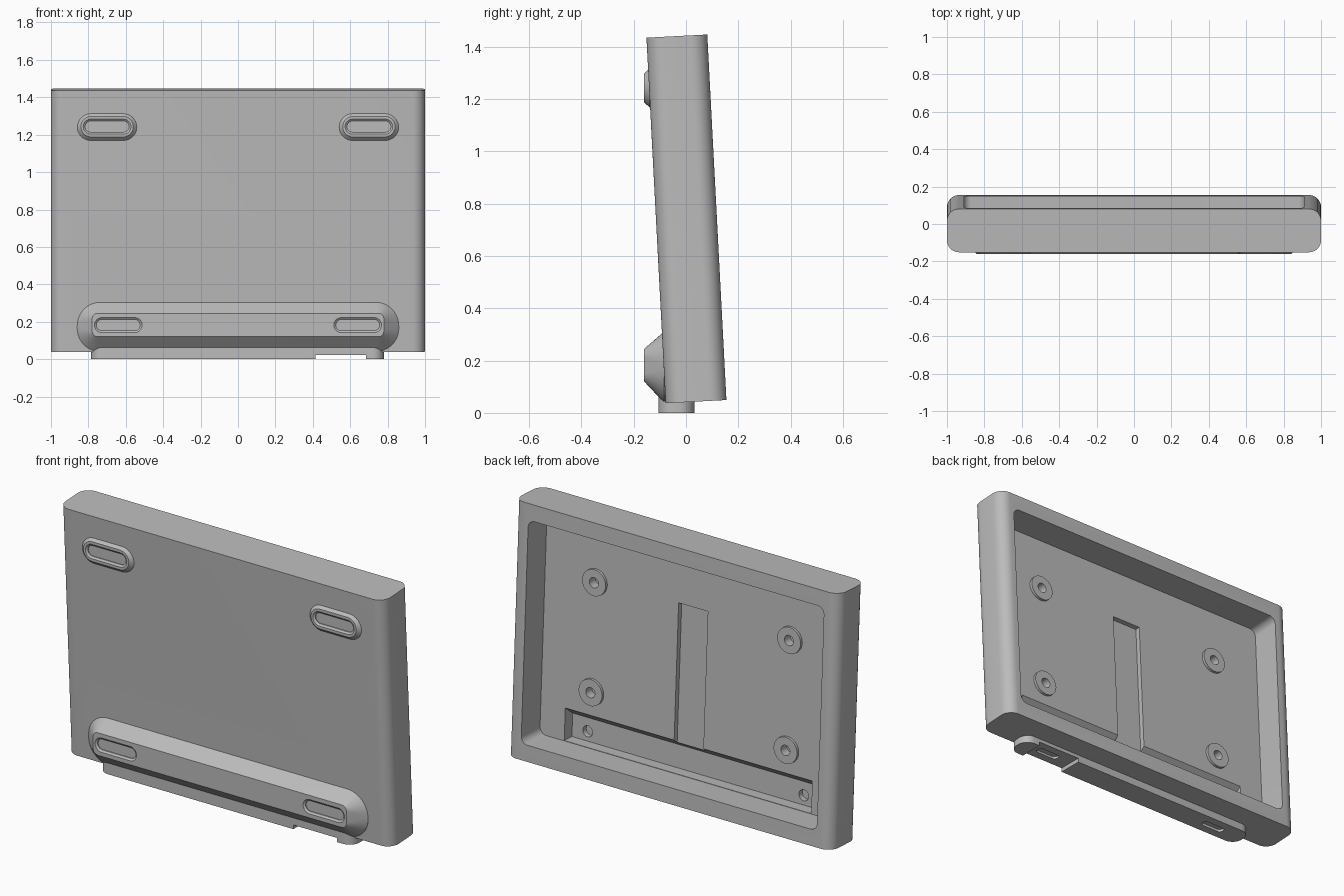
import bpy, bmesh, math
from mathutils import Matrix, Vector

cube = bpy.data.objects.get("Cube")
if cube:
    bpy.data.objects.remove(cube, do_unlink=True)

# One plain grey plastic
grey = bpy.data.materials.new("grey_plastic")
grey.use_nodes = True
colour = (0.5, 0.5, 0.5, 1)
grey.diffuse_color = colour
grey.node_tree.nodes["Principled BSDF"].inputs["Base Color"].default_value = colour

WORLD = Matrix.Identity(4)
# The case leans forward slightly; its own origin is the lower front edge
TILT = Matrix.Translation((0, -0.078, 0.037)) @ Matrix.Rotation(math.radians(3), 4, 'X')


def ring(axis, level, centre, size, radius, steps=10):
    """Rounded rectangle across the given axis ('y' or 'z')."""
    pts = []
    hw, hh = size[0] / 2 - radius, size[1] / 2 - radius
    for quarter, (sx, sy) in enumerate([(1, 1), (-1, 1), (-1, -1), (1, -1)]):
        for i in range(steps + 1):
            a = math.pi / 2 * (quarter + i / steps)
            u = centre[0] + sx * hw + radius * math.cos(a)
            v = centre[1] + sy * hh + radius * math.sin(a)
            pts.append(Vector((u, level, v) if axis == 'y' else (u, v, level)))
    return pts


def loft(name, rings, frame=WORLD):
    """Closed solid skinned through rings of equal point count."""
    bm = bmesh.new()
    loops = [[bm.verts.new(frame @ p) for p in r] for r in rings]
    n = len(loops[0])
    for a, b in zip(loops, loops[1:]):
        for i in range(n):
            j = (i + 1) % n
            bm.faces.new((a[i], a[j], b[j], b[i]))
    bm.faces.new(loops[0])
    bm.faces.new(loops[-1])
    bmesh.ops.remove_doubles(bm, verts=bm.verts[:], dist=0.00001)
    bmesh.ops.recalc_face_normals(bm, faces=bm.faces[:])
    mesh = bpy.data.meshes.new(name)
    bm.to_mesh(mesh)
    bm.free()
    mesh.materials.append(grey)
    obj = bpy.data.objects.new(name, mesh)
    bpy.context.collection.objects.link(obj)
    return obj


def box(name, x, y, z, frame=WORLD):
    corners = [(x[0], y[0]), (x[1], y[0]), (x[1], y[1]), (x[0], y[1])]
    return loft(name, [[Vector((*c, h)) for c in corners] for h in z], frame)


def combine(targets, tool, operation='DIFFERENCE'):
    """Apply a boolean to each target, then discard the tool."""
    for target in targets:
        mod = target.modifiers.new("bool", 'BOOLEAN')
        mod.operation = operation
        mod.solver = 'EXACT'
        mod.object = tool
        bpy.context.view_layer.objects.active = target
        bpy.ops.object.modifier_apply(modifier=mod.name)
    bpy.data.objects.remove(tool, do_unlink=True)


def pill_recess(target, x, z):
    """Shallow pill-shaped recess with sloped rim in a front pad."""
    c = (x, z)
    combine([target], loft("recess", [
        ring('y', -0.18, c, (0.255, 0.08), 0.04),
        ring('y', -0.16, c, (0.255, 0.08), 0.04),
        ring('y', -0.152, c, (0.235, 0.06), 0.03),
        ring('y', -0.147, c, (0.235, 0.06), 0.03)]))


# Case slab with rounded upright edges and an open back
case = loft("case", [ring('z', h, (0, 0.1165), (2, 0.233), 0.065) for h in (0, 1.4)], TILT)
combine([case], loft("pocket", [ring('y', d, (0, 0.7), (1.82, 1.22), 0.04)
                                for d in (0.068, 0.3)], TILT))

# Long sloped ridge along the lower front
combine([case], loft("ridge", [
    ring('y', -0.16, (0, 0.1825), (1.56, 0.125), 0.03),
    ring('y', -0.085, (0, 0.175), (1.72, 0.27), 0.125),
    ring('y', -0.05, (0, 0.175), (1.72, 0.27), 0.125)]), 'UNION')

# Channel inside the ridge, and the upright cable groove above it
profile = [(0.1, 0.092), (0, 0.092), (0, 0.22), (0.068, 0.27), (0.1, 0.27)]
combine([case], loft("channel", [[Vector((x, d, v)) for d, v in profile]
                                 for x in (-0.76, 0.76)], TILT))
combine([case], box("groove", (-0.09, 0.09), (0.04, 0.1), (0.15, 1.02), TILT))

for side in (-1, 1):
    pill_recess(case, side * 0.64, 0.182)
    # Screw holes in the channel
    combine([case], loft("screw_hole", [ring('y', d, (side * 0.665, 0.145), (0.06, 0.06), 0.03)
                                        for d in (-0.03, 0.03)], TILT))

# Mounting bosses on the inner panel
for side, side_name in ((-1, "right"), (1, "left")):
    for v, level in ((0.4, "lower"), (1.0, "upper")):
        c = (side * 0.6, v)
        boss = loft(f"{level}_{side_name}_boss", [
            ring('y', d, c, (0.144, 0.144), 0.072) for d in (0.06, 0.083)], TILT)
        combine([boss, case], loft("boss_hole", [
            ring('y', d, c, (0.056, 0.056), 0.028) for d in (0.03, 0.12)], TILT))

# Upper front pads
for side, side_name in ((-1, "right"), (1, "left")):
    c = (side * 0.7, 1.243)
    pad = loft(f"{side_name}_upper_pad", [
        ring('y', -0.16, c, (0.28, 0.11), 0.055),
        ring('y', -0.14, c, (0.32, 0.148), 0.074),
        ring('y', -0.12, c, (0.32, 0.148), 0.074)])
    pill_recess(pad, *c)

# Standing foot with a notch and two pill slots underneath
foot = loft("foot", [ring('z', h, (-0.0025, -0.037), (1.565, 0.138), 0.06) for h in (0, 0.065)])
combine([foot], box("notch", (0.415, 0.685), (-0.3, 0.3), (-0.1, 0.023)))
for x, top in ((-0.58, 0.015), (0.57, 0.036)):
    combine([foot], loft("slot", [ring('z', h, (x, -0.037), (0.14, 0.045), 0.022)
                                  for h in (-0.05, top)]))

# Smooth curved walls, keep hard edges
bpy.ops.object.select_all(action='DESELECT')
for obj in bpy.context.collection.objects:
    if obj.type == 'MESH' and grey.name in obj.data.materials:
        obj.select_set(True)
        bpy.context.view_layer.objects.active = obj
bpy.ops.object.shade_smooth_by_angle(angle=math.radians(25))
